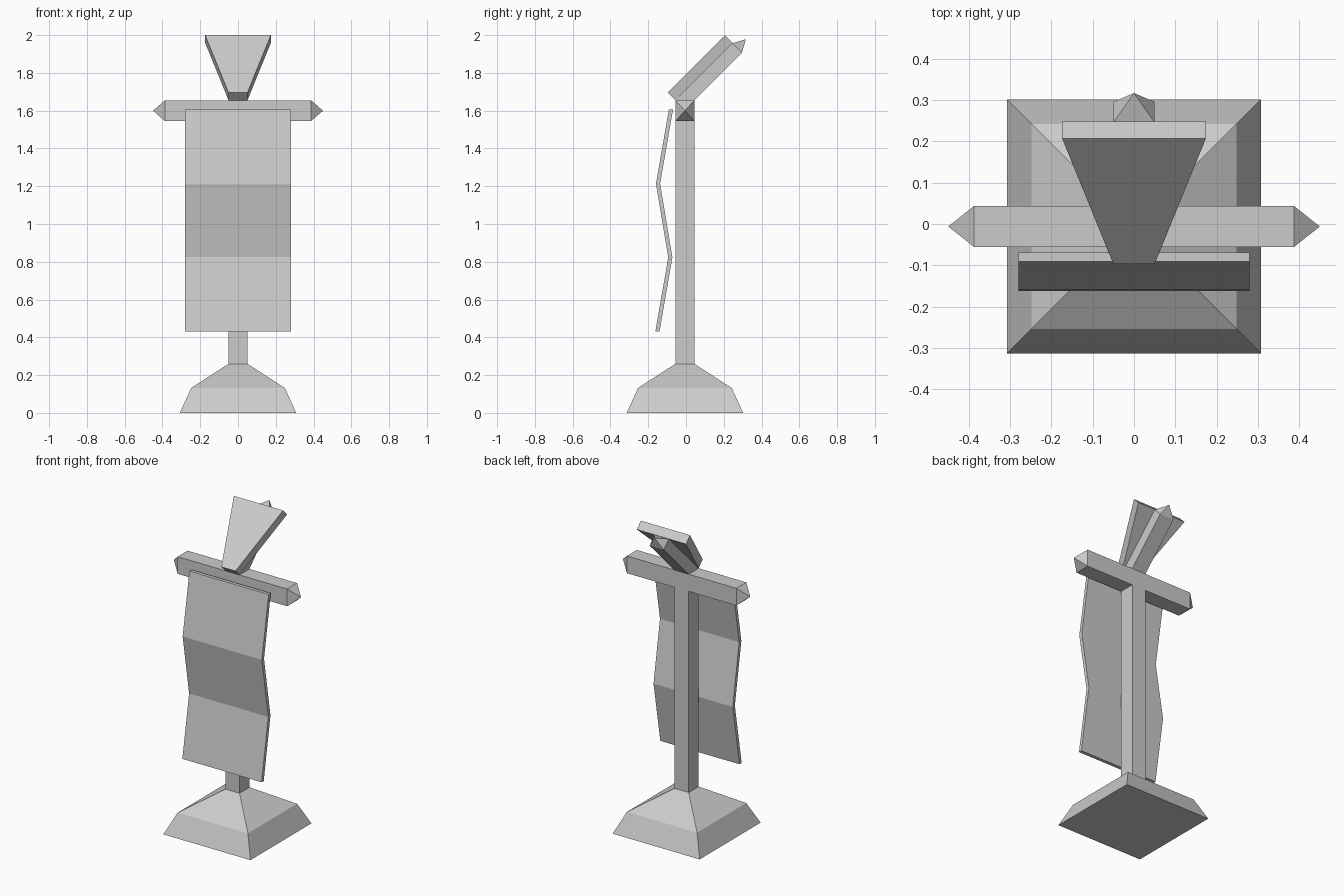
import bpy
import bmesh
from mathutils import Vector

cube = bpy.data.objects.get("Cube")
if cube:
    bpy.data.objects.remove(cube, do_unlink=True)

grey = bpy.data.materials.new("plain_grey")
grey.use_nodes = True
colour = (0.6, 0.6, 0.6, 1)
grey.diffuse_color = colour
grey.node_tree.nodes["Principled BSDF"].inputs["Base Color"].default_value = colour

CY = -0.006   # depth of the pole axis
R = 0.05      # half thickness of the beams
BAR_LOW, BAR_TOP = 1.545, 1.655


def loft(name, rings):
    """Skin a solid through rings of points; a one-point ring is a tip."""
    bm = bmesh.new()
    loops = [[bm.verts.new(p) for p in ring] for ring in rings]
    for a, b in zip(loops, loops[1:]):
        n = max(len(a), len(b))
        for i in range(n):
            j = (i + 1) % n
            corners = [a[i % len(a)], a[j % len(a)], b[j % len(b)], b[i % len(b)]]
            bm.faces.new(list(dict.fromkeys(corners)))
    for end in (loops[0], loops[-1]):
        if len(end) > 2:
            bm.faces.new(end)
    bmesh.ops.recalc_face_normals(bm, faces=bm.faces)
    mesh = bpy.data.meshes.new(name)
    bm.to_mesh(mesh)
    bm.free()
    mesh.materials.append(grey)
    obj = bpy.data.objects.new(name, mesh)
    bpy.context.collection.objects.link(obj)
    return obj


def level(half, z):
    """Horizontal square around the pole axis."""
    return [(-half, CY - half, z), (half, CY - half, z),
            (half, CY + half, z), (-half, CY + half, z)]


def upright(x):
    """Cross-section of the crossbar at x."""
    return [(x, CY - R, BAR_LOW), (x, CY + R, BAR_LOW),
            (x, CY + R, BAR_TOP), (x, CY - R, BAR_TOP)]


# Stepped foot and square pole
loft("base", [level(0.308, 0), level(0.248, 0.132), level(R, 0.26)])
loft("pole", [level(R, 0.26), level(R, BAR_LOW)])

# Crossbar with pointed ends
mid = (BAR_LOW + BAR_TOP) / 2
loft("crossbar", [[(-0.45, CY, mid)], upright(-0.387), upright(0.387),
                  [(0.45, CY, mid)]])

# Neck leaning back at 45 degrees, cut square and capped with a point
start = level(R, BAR_TOP)
end = [Vector(p) + Vector((0, s, s)) for p, s in zip(start, (0.302, 0.302, 0.252, 0.252))]
tip = sum(end, Vector()) / 4 + Vector((0, 0.046, 0.046))
loft("leaning_neck", [start, end, [tip]])

# Flared plate lying on the neck
def plate_ring(half, slide):
    y, z = CY - R + slide, BAR_TOP + slide
    t = 0.041
    return [(-half, y, z), (half, y, z), (half, y - t, z + t), (-half, y - t, z + t)]

loft("flared_plate", [plate_ring(R, 0), plate_ring(0.174, 0.304)])

# Hanging banner with zigzag folds
folds = [(-0.091, 1.605), (-0.159, 1.213), (-0.094, 0.824), (-0.162, 0.432)]
loft("banner", [[(-0.28, y, z), (0.28, y, z), (0.28, y + 0.022, z), (-0.28, y + 0.022, z)]
                for y, z in folds])
